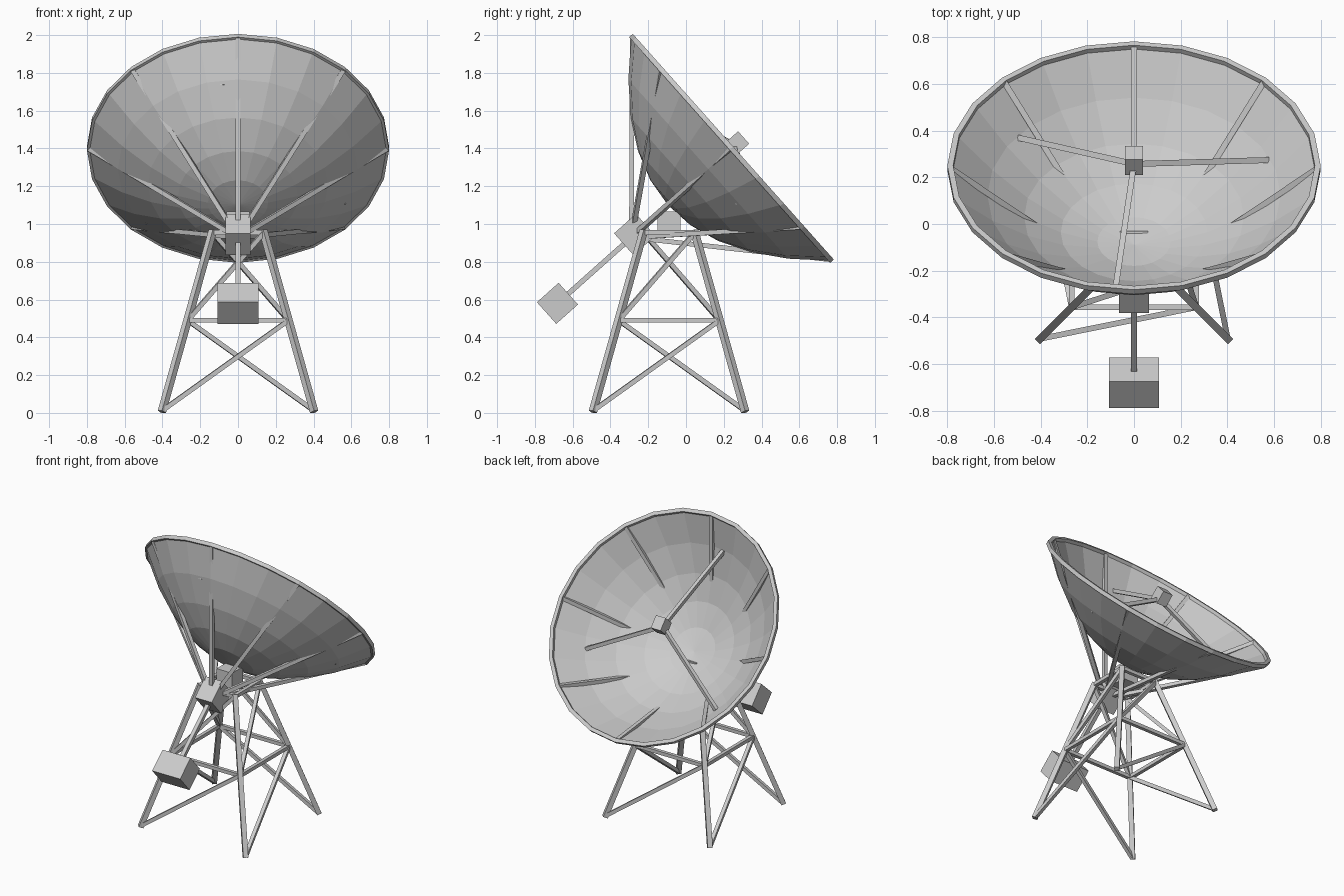
import bpy, bmesh
from math import sin, cos, radians
from mathutils import Matrix, Vector

if "Cube" in bpy.data.objects:
    bpy.data.objects.remove(bpy.data.objects["Cube"])

# Dish frame: local z is the pointing axis, origin at the rim centre
TILT = Matrix.Translation((0, 0.24, 1.40)) @ Matrix.Rotation(radians(-48.3), 4, 'X')
R, DEPTH, SIDES = 0.79, 0.445, 24


def make(name, bm):
    bmesh.ops.recalc_face_normals(bm, faces=bm.faces)
    me = bpy.data.meshes.new(name)
    bm.to_mesh(me)
    bm.free()
    ob = bpy.data.objects.new(name, me)
    bpy.context.collection.objects.link(ob)
    return ob


def box(name, centre, size, frame=Matrix.Identity(4)):
    bm = bmesh.new()
    bmesh.ops.create_cube(bm, size=1, matrix=frame @ Matrix.Translation(centre) @ Matrix.Diagonal((*size, 1)))
    return make(name, bm)


def beam(name, a, b, t):
    """Square bar between two points."""
    a, b = Vector(a), Vector(b)
    d = b - a
    frame = Matrix.Translation((a + b) / 2) @ d.to_track_quat('Z', 'Y').to_matrix().to_4x4()
    return box(name, (0, 0, 0), (t, t, d.length), frame)


def polar(r, deg, z):
    """Point in dish frame, angle measured from the top of the dish."""
    p = radians(deg)
    return TILT @ Vector((r * sin(p), -r * cos(p), z))


def revolve(name, profile, closed):
    bm = bmesh.new()
    rings = []
    for r, z in profile:
        if r == 0:
            rings.append([bm.verts.new(polar(0, 0, z))] * SIDES)
        else:
            rings.append([bm.verts.new(polar(r, i * 360 / SIDES, z)) for i in range(SIDES)])
    pairs = list(zip(rings, rings[1:]))
    if closed:
        pairs.append((rings[-1], rings[0]))
    for p, q in pairs:
        for i in range(SIDES):
            j = (i + 1) % SIDES
            bm.faces.new(list(dict.fromkeys((p[i], p[j], q[j], q[i]))))
    return make(name, bm)


# Faceted parabolic dish and its square-section rim
dish = revolve('dish', [(R * k / 5, DEPTH * ((k / 5) ** 2 - 1)) for k in range(6)], False)
solid = dish.modifiers.new('thickness', 'SOLIDIFY')
solid.thickness = 0.01
solid.offset = 0
revolve('dish_rim', [(0.775, -0.012), (0.80, -0.012), (0.80, 0.014), (0.775, 0.014)], True)

# Straight ribs from the rear hub through the dish to the rim
for i in range(8):
    beam(f'dish_rib_{i}', polar(0.02, i * 45, -0.69), polar(0.785, i * 45, -0.003), 0.025)

# Rear hub, counterweight and its arm
box('rear_hub', (0, 0, -0.685), (0.13, 0.155, 0.155), TILT)
beam('counterweight_arm', TILT @ Vector((0, 0, -0.70)), TILT @ Vector((0, 0, -1.17)), 0.027)
box('counterweight', (0, 0, -1.233), (0.215, 0.154, 0.154), TILT)

# Feed receiver on three struts
box('feed_receiver', (0, 0, 0.043), (0.075, 0.088, 0.088), TILT)
for i in range(3):
    beam(f'feed_strut_{i}', polar(0.62, -7.6 + i * 120, -0.165), polar(0.01, -7.6 + i * 120, 0.02), 0.025)

# Mount head on the tower
CY = -0.09
box('mount_head', (0, CY, 1.005), (0.12, 0.12, 0.12))

# Tapered four-legged tower
CORNERS = [(-1, -1), (1, -1), (1, 1), (-1, 1)]


def node(i, z):
    h = 0.405 - 0.27 * z / 0.96
    sx, sy = CORNERS[i % 4]
    return (sx * h, CY + sy * h, z)


for i in range(4):
    beam(f'tower_leg_{i}', node(i, 0.006), node(i, 0.965), 0.032)
    beam(f'middle_rail_{i}', node(i, 0.49), node(i + 1, 0.49), 0.024)
    beam(f'top_rail_{i}', node(i, 0.955), node(i + 1, 0.955), 0.024)
    beam(f'lower_brace_{i}', node(i, 0.012), node(i + 1, 0.49), 0.024)
    beam(f'upper_brace_{i}', node(i, 0.49), node(i + 1, 0.955), 0.024)
